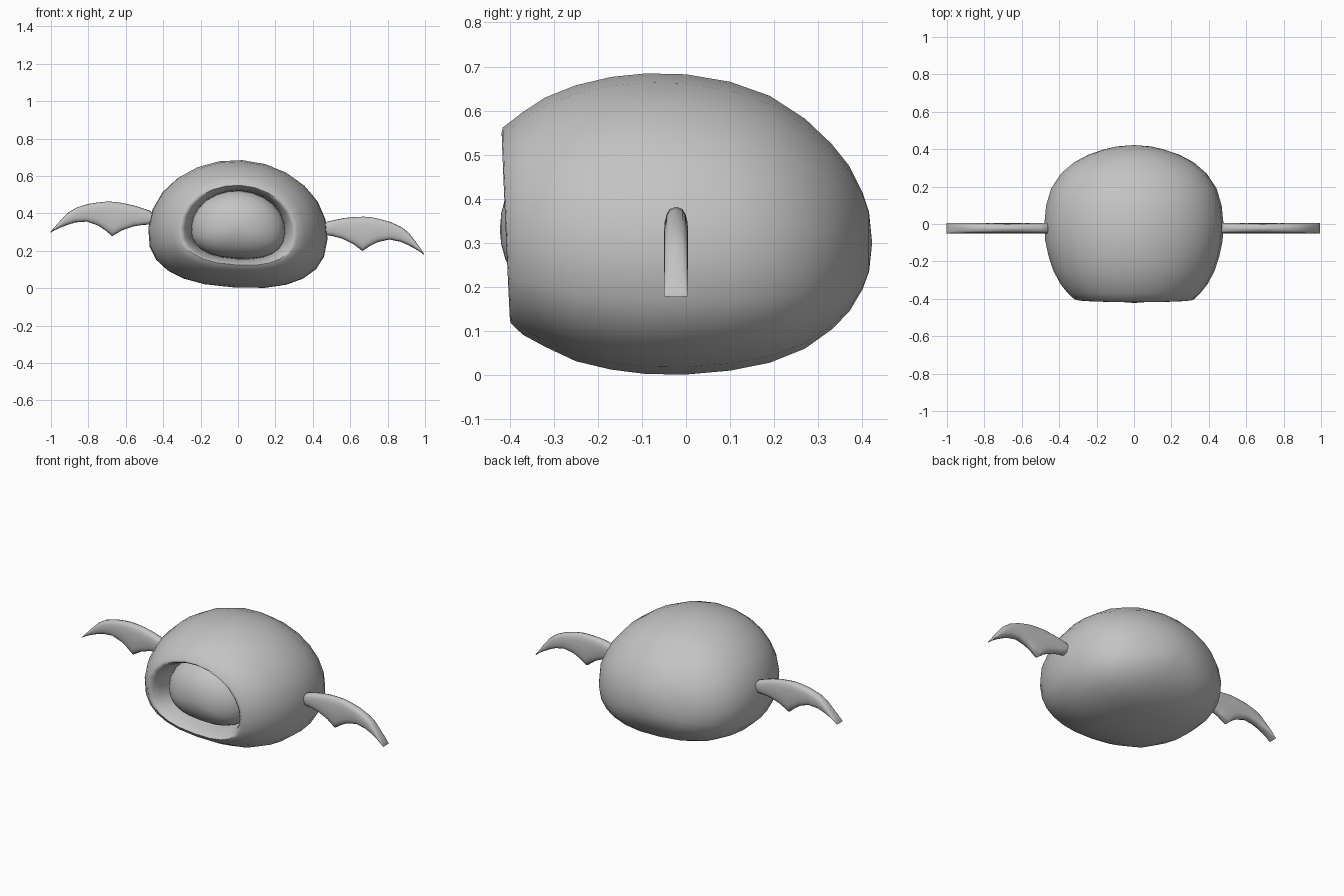
import bpy
import bmesh
import math
from mathutils import Matrix, Vector

if "Cube" in bpy.data.objects:
    bpy.data.objects.remove(bpy.data.objects["Cube"])

grey = bpy.data.materials.new("soft grey")
grey.diffuse_color = (0.55, 0.55, 0.55, 1)
grey.use_nodes = True
grey.node_tree.nodes["Principled BSDF"].inputs["Base Color"].default_value = grey.diffuse_color

# The whole creature leans slightly to its left side, about the y axis
PIVOT = Vector((0, 0, 0.3))
LEAN = (Matrix.Translation(PIVOT) @ Matrix.Rotation(math.radians(3.4), 4, 'Y')
        @ Matrix.Translation(-PIVOT))


def power(v, e):
    return math.copysign(abs(v) ** e, v)


def loft(name, rings, cap_start=False, cap_end=False, angle=60):
    """Skin a list of closed rings; a one-point ring becomes a pole."""
    bm = bmesh.new()
    loops = [[bm.verts.new(LEAN @ Vector(p)) for p in ring] for ring in rings]
    for a, b in zip(loops, loops[1:]):
        n = max(len(a), len(b))
        for i in range(n):
            j = (i + 1) % n
            if len(a) == 1:
                bm.faces.new((a[0], b[i], b[j]))
            elif len(b) == 1:
                bm.faces.new((a[i], a[j], b[0]))
            else:
                bm.faces.new((a[i], a[j], b[j], b[i]))
    if cap_start:
        bm.faces.new(loops[0])
    if cap_end:
        bm.faces.new(loops[-1])
    bmesh.ops.recalc_face_normals(bm, faces=bm.faces[:])
    mesh = bpy.data.meshes.new(name)
    bm.to_mesh(mesh)
    bm.free()
    mesh.materials.append(grey)
    obj = bpy.data.objects.new(name, mesh)
    bpy.context.collection.objects.link(obj)
    bpy.ops.object.select_all(action='DESELECT')
    obj.select_set(True)
    bpy.context.view_layer.objects.active = obj
    bpy.ops.object.shade_smooth_by_angle(angle=math.radians(angle))
    return obj


def egg_ring(y, half, low, high, tilt=0.0, n=24):
    """Egg section in xz: round above, fuller below its widest line."""
    mid = low + (high - low) * 0.425
    ring = []
    for i in range(n):
        t = 2 * math.pi * i / n
        c, s = math.cos(t), math.sin(t)
        e = 1.0 if s >= 0 else 2 / 2.5
        z = mid + power(s, e) * ((high - mid) if s >= 0 else (mid - low))
        ring.append((half * power(c, e), y - tilt * (z - 0.33), z))
    return ring


# Body shell from the back pole to the lip, then into the mouth of the opening
shell = [
    (0.415, 0.09, 0.235, 0.37), (0.40, 0.155, 0.195, 0.415),
    (0.37, 0.245, 0.145, 0.475), (0.33, 0.32, 0.105, 0.525),
    (0.27, 0.39, 0.062, 0.582), (0.19, 0.443, 0.03, 0.634),
    (0.10, 0.47, 0.012, 0.666), (0.0, 0.48, 0.003, 0.683),
    (-0.09, 0.475, 0.004, 0.685), (-0.17, 0.458, 0.014, 0.677),
    (-0.25, 0.432, 0.033, 0.658), (-0.32, 0.395, 0.066, 0.63),
    (-0.37, 0.355, 0.093, 0.597),
]
lip = [
    (-0.405, 0.318, 0.118, 0.562), (-0.408, 0.303, 0.124, 0.55),
    (-0.395, 0.288, 0.132, 0.54), (-0.36, 0.27, 0.144, 0.53),
    (-0.31, 0.257, 0.155, 0.523), (-0.26, 0.25, 0.16, 0.52),
]
rings = [[(0, 0.422, 0.30)]]
rings += [egg_ring(*r) for r in shell]
rings += [egg_ring(*r, tilt=0.045) for r in lip]
loft("body_shell", rings)

# Domed face that fills the opening
rings = []
for k in range(8):
    a = math.radians(90 * k / 8)
    r = math.cos(a)
    rings.append(egg_ring(-0.26 - 0.162 * math.sin(a), 0.252 * r,
                          0.33 - 0.172 * r, 0.33 + 0.192 * r))
rings.append([(0, -0.422, 0.33)])
loft("face_dome", rings)

# Bat wings: x, lower edge, upper edge at each station
wing = [
    (0.462, 0.325, 0.37), (0.472, 0.312, 0.384), (0.51, 0.308, 0.395),
    (0.56, 0.297, 0.408), (0.62, 0.272, 0.418), (0.67, 0.238, 0.422),
    (0.71, 0.268, 0.421), (0.75, 0.291, 0.415), (0.81, 0.308, 0.402),
    (0.87, 0.300, 0.379), (0.91, 0.285, 0.352), (0.95, 0.267, 0.307),
    (0.98, 0.251, 0.269), (1.0, 0.237, 0.243),
]
for name, side in (("right_wing", 1), ("left_wing", -1)):
    rings = []
    for x, low, high in wing:
        ring = []
        for i in range(16):
            t = 2 * math.pi * i / 16
            ring.append((side * x,
                         -0.0225 + 0.0275 * power(math.cos(t), 0.7),
                         (low + high) / 2 + (high - low) / 2 * power(math.sin(t), 0.7)))
        rings.append(ring)
    loft(name, rings, cap_start=True, cap_end=True)
